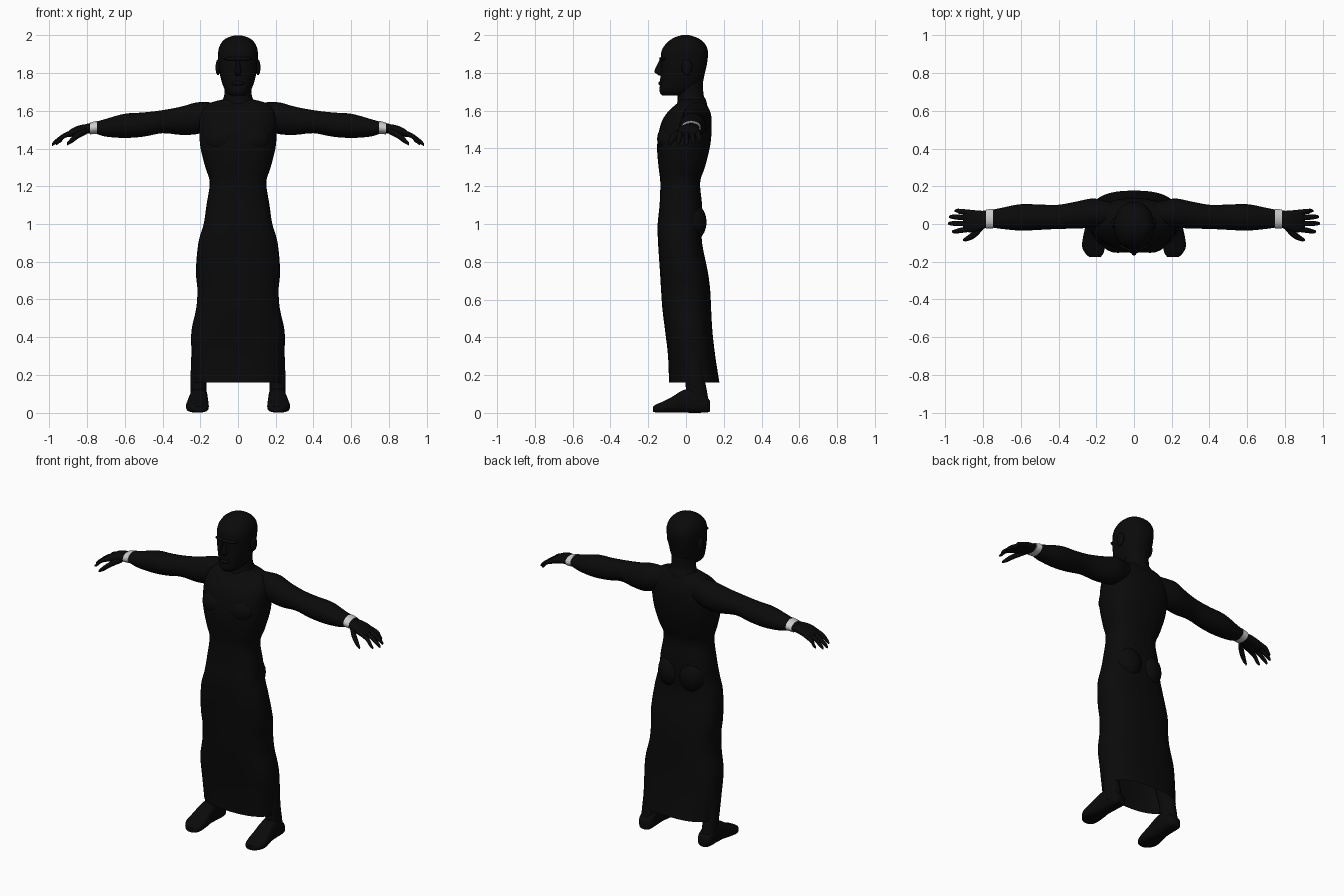
import bpy
import bmesh
import math
from mathutils import Vector

cube = bpy.data.objects.get("Cube")
if cube:
    bpy.data.objects.remove(cube, do_unlink=True)


def make_material(name, value):
    material = bpy.data.materials.new(name)
    colour = (value, value, value, 1)
    material.diffuse_color = colour
    material.use_nodes = True
    shader = material.node_tree.nodes["Principled BSDF"]
    shader.inputs["Base Color"].default_value = colour
    return material


black = make_material("matte black", .003)
silver = make_material("pale silver", .6)


def smooth_rings(rings, steps):
    """Fill in rings between the given ones along a smooth curve."""
    result = []
    last = len(rings) - 1
    for i in range(last):
        before, start = rings[max(i - 1, 0)], rings[i]
        end, after = rings[i + 1], rings[min(i + 2, last)]
        for step in range(steps):
            t = step / steps
            result.append([
                b + (c - a) * t / 2 + (a - b * 2.5 + c * 2 - d / 2) * t * t
                + (b * 3 - a - c * 3 + d) / 2 * t ** 3
                for a, b, c, d in zip(before, start, end, after)])
    result.append(rings[last])
    return result


def finish(bm, name, material):
    bmesh.ops.recalc_face_normals(bm, faces=bm.faces)
    mesh = bpy.data.meshes.new(name)
    bm.to_mesh(mesh)
    bm.free()
    mesh.materials.append(material)
    obj = bpy.data.objects.new(name, mesh)
    bpy.context.collection.objects.link(obj)
    bpy.ops.object.select_all(action="DESELECT")
    obj.select_set(True)
    bpy.context.view_layer.objects.active = obj
    bpy.ops.object.shade_smooth_by_angle(angle=math.radians(50))
    return obj


def loft(name, rings, axis="z", side=1, power=2, sides=28, steps=4,
         material=black, open_start=False):
    """Skin rings of (position, centre u, centre v, radius u, radius v)."""
    order = {"x": (1, 2, 0), "y": (0, 2, 1), "z": (0, 1, 2)}[axis]
    bm = bmesh.new()
    loops = []
    for pos, u, v, ru, rv in smooth_rings(rings, steps):
        loop = []
        for k in range(sides):
            angle = math.tau * k / sides
            c, s = math.cos(angle), math.sin(angle)
            point = Vector()
            point[order[0]] = u + ru * math.copysign(abs(c) ** (2 / power), c)
            point[order[1]] = v + rv * math.copysign(abs(s) ** (2 / power), s)
            point[order[2]] = pos
            point.x *= side
            loop.append(bm.verts.new(point))
        loops.append(loop)
    for low, high in zip(loops, loops[1:]):
        for k in range(sides):
            n = (k + 1) % sides
            bm.faces.new((low[k], low[n], high[n], high[k]))
    if not open_start:
        bm.faces.new(loops[0])
    bm.faces.new(loops[-1])
    return finish(bm, name, material)


def body(name, rows, **options):
    """Upright loft from rows of (height, half width, front, back)."""
    rings = [(z, 0, (f + b) / 2, w, (b - f) / 2) for z, w, f, b in rows]
    return loft(name, rings, **options)


def ellipsoid(name, centre, radii):
    bm = bmesh.new()
    bmesh.ops.create_uvsphere(bm, u_segments=20, v_segments=12, radius=1)
    bmesh.ops.scale(bm, vec=radii, verts=bm.verts)
    bmesh.ops.translate(bm, vec=centre, verts=bm.verts)
    return finish(bm, name, black)


# Torso running into a long skirt that is open at the hem
body("torso_and_skirt", [
    (.16, .235, -.09, .177), (.3, .245, -.095, .155), (.43, .247, -.11, .14),
    (.55, .222, -.125, .133), (.65, .215, -.132, .128), (.75, .223, -.138, .115),
    (.9, .21, -.148, .085), (1, .182, -.15, .085), (1.1, .167, -.14, .085),
    (1.22, .15, -.136, .075), (1.3, .173, -.145, .1), (1.4, .198, -.153, .125),
    (1.48, .205, -.145, .135), (1.55, .205, -.125, .135), (1.6, .19, -.09, .125),
    (1.64, .15, -.045, .105), (1.66, .08, -.03, .09),
], power=2.5, sides=40, open_start=True)

# Neck and head
body("neck", [(1.58, .11, -.06, .12), (1.65, .085, -.045, .108),
              (1.69, .072, -.045, .092), (1.8, .07, -.05, .09)])
body("head", [
    (1.68, .04, -.125, -.02), (1.7, .062, -.14, .05), (1.74, .082, -.138, .085),
    (1.8, .097, -.135, .1), (1.86, .104, -.134, .113), (1.92, .104, -.128, .115),
    (1.96, .088, -.1, .095), (1.985, .06, -.066, .062), (2, .015, -.02, .016),
], power=2.2)
body("nose", [(1.785, .012, -.14, -.1), (1.8, .02, -.163, -.1),
              (1.815, .016, -.166, -.1), (1.87, .01, -.14, -.1)], sides=12)
ellipsoid("brow", (0, -.115, 1.875), (.075, .027, .013))
ellipsoid("lips", (0, -.13, 1.745), (.032, .016, .013))

# Fingers given as reach, sideways position at the tip, and tip height
fingers = {"index_finger": (.965, -.04, 1.425), "middle_finger": (.985, .003, 1.42),
           "ring_finger": (.98, .038, 1.425), "little_finger": (.95, .07, 1.435)}

for label, side in (("left", 1), ("right", -1)):
    ellipsoid(label + "_ear", (side * .106, .005, 1.83), (.013, .028, .042))
    ellipsoid(label + "_chest_muscle", (side * .085, -.09, 1.45), (.09, .063, .075))
    ellipsoid(label + "_buttock", (side * .073, .025, 1.01), (.085, .084, .105))

    # Arm with shoulder, elbow and wrist
    loft(label + "_arm", [
        (.06, .05, 1.58, .05, .065), (.15, .055, 1.57, .068, .075),
        (.22, .058, 1.56, .077, .084), (.3, .048, 1.547, .072, .075),
        (.4, .038, 1.542, .064, .061), (.5, .036, 1.527, .067, .064),
        (.6, .035, 1.52, .07, .064), (.7, .03, 1.51, .056, .047),
        (.76, .028, 1.51, .046, .03), (.8, .026, 1.505, .045, .026),
    ], axis="x", side=side)

    # Bracelet
    loft(label + "_bracelet", [(.748, .028, 1.512, .052, .035),
                               (.785, .027, 1.506, .05, .031)],
         axis="x", side=side, steps=1, material=silver)

    # Hand
    loft(label + "_hand", [
        (.775, .026, 1.507, .042, .024), (.82, .018, 1.502, .053, .025),
        (.86, .015, 1.492, .059, .024), (.89, .016, 1.48, .057, .019),
        (.905, .016, 1.473, .045, .011),
    ], axis="x", side=side, power=2.4)
    for index, (name, (reach, y, z)) in enumerate(fingers.items()):
        base = -.028 + index * .03
        loft(label + "_" + name, [
            (.87, base, 1.487, .014, .014),
            (.92, (base + y) / 2, 1.468, .014, .014),
            (reach - .015, y, z + .013, .011, .012),
            (reach, y, z, .005, .007),
        ], axis="x", side=side, sides=12)
    loft(label + "_thumb", [
        (.8, -.01, 1.495, .02, .018), (.84, -.05, 1.475, .021, .018),
        (.88, -.075, 1.445, .015, .016), (.905, -.085, 1.425, .006, .008),
    ], axis="x", side=side, sides=12)

    # Lower leg, mostly hidden by the skirt
    loft(label + "_leg", [
        (.04, .207, .065, .047, .058), (.12, .209, .055, .043, .055),
        (.2, .206, .045, .045, .052), (.35, .185, .035, .058, .065),
        (.5, .15, .02, .06, .07),
    ], side=side)

    # Foot with a flat sole
    loft(label + "_foot", [
        (.128, .205, .035, .03, .028), (.105, .205, .045, .045, .043),
        (.04, .207, .065, .047, .065), (-.02, .21, .06, .05, .058),
        (-.07, .213, .044, .057, .043), (-.12, .215, .031, .06, .03),
        (-.155, .21, .024, .048, .022), (-.175, .207, .02, .03, .014),
    ], axis="y", side=side, power=2.8)
